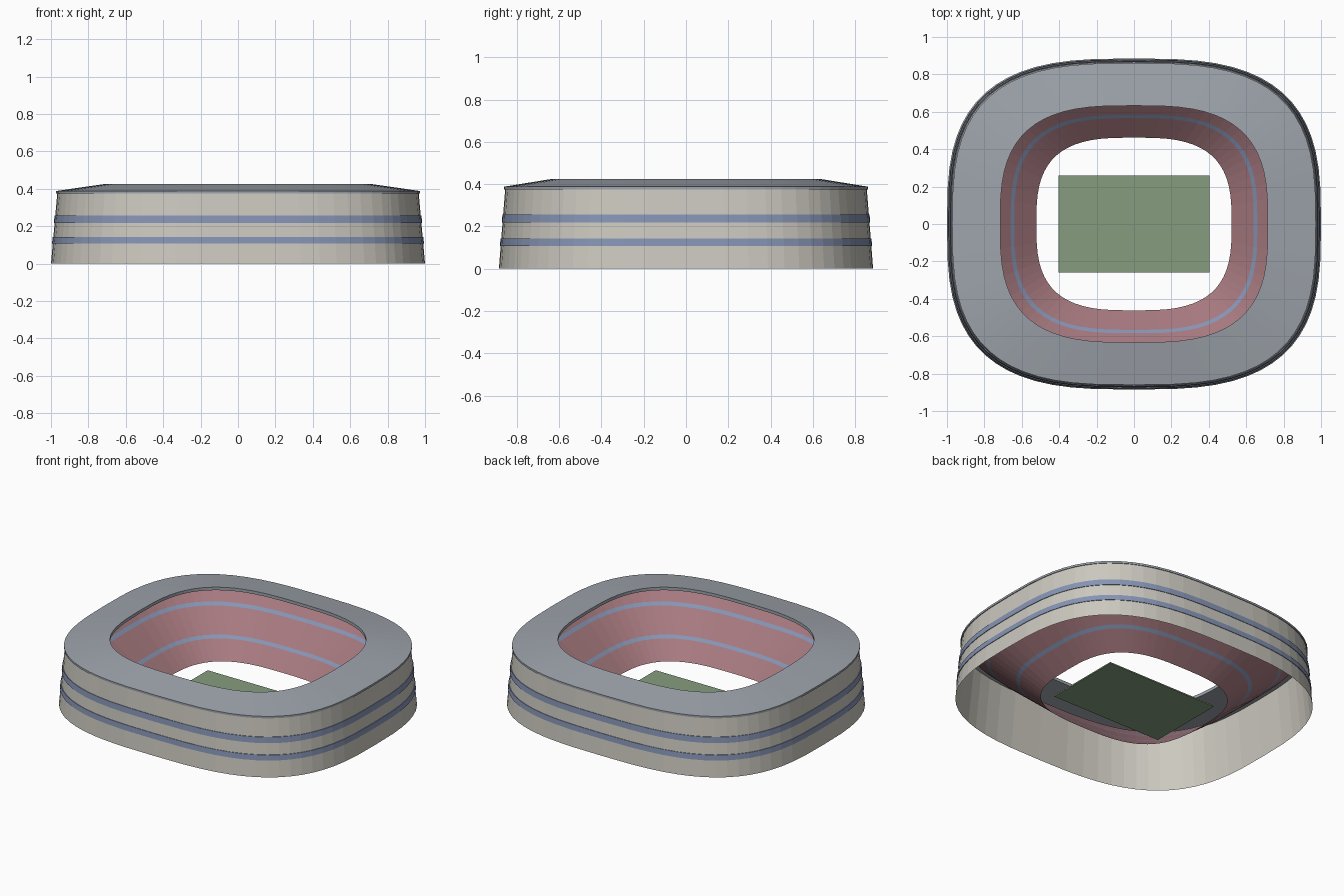
import bpy
import math

SEGMENTS = 64
DEPTH_RATIO = 0.885   # plan depth over plan width
POWER = 2 / 3         # rounded-square plan curve

cube = bpy.data.objects.get("Cube")
if cube:
    bpy.data.objects.remove(cube, do_unlink=True)


def material(name, rgb):
    mat = bpy.data.materials.new(name)
    mat.use_nodes = True
    color = (*rgb, 1.0)
    mat.diffuse_color = color
    bsdf = next(n for n in mat.node_tree.nodes if n.type == 'BSDF_PRINCIPLED')
    bsdf.inputs["Base Color"].default_value = color
    bsdf.inputs["Roughness"].default_value = 0.8
    return mat


BEIGE = material("facade beige", (0.60, 0.58, 0.52))
BLUE = material("band blue", (0.24, 0.30, 0.46))
GREY = material("roof grey", (0.34, 0.37, 0.41))
RED = material("seat red", (0.38, 0.19, 0.21))
GREEN = material("pitch green", (0.24, 0.34, 0.21))


def add_mesh(name, verts, faces, mats):
    mesh = bpy.data.meshes.new(name)
    mesh.from_pydata(verts, [], faces)
    for mat in mats:
        mesh.materials.append(mat)
    obj = bpy.data.objects.new(name, mesh)
    bpy.context.collection.objects.link(obj)
    return obj


def plan_point(radius, i):
    """Point i on the rounded-square outline of a given half width."""
    t = 2 * math.pi * i / SEGMENTS
    c, s = math.cos(t), math.sin(t)
    x = math.copysign(abs(c) ** POWER, c) if abs(c) > 1e-6 else 0
    y = math.copysign(abs(s) ** POWER, s) if abs(s) > 1e-6 else 0
    return radius * x, radius * DEPTH_RATIO * y


def sweep(name, profile, mats, closed=False, painted=()):
    """Sweep a (half width, height) profile round the plan outline.
    Profile spans listed in painted take the second material."""
    verts = [(*plan_point(r, i), z) for r, z in profile for i in range(SEGMENTS)]
    rows = len(profile)
    spans = rows if closed else rows - 1
    faces = []
    for j in range(spans):
        lo, hi = j * SEGMENTS, (j + 1) % rows * SEGMENTS
        for i in range(SEGMENTS):
            k = (i + 1) % SEGMENTS
            faces.append((lo + i, lo + k, hi + k, hi + i))
    obj = add_mesh(name, verts, faces, mats)
    for n, poly in enumerate(obj.data.polygons):
        poly.material_index = int(n // SEGMENTS in painted)
    return obj


# Leaning outer wall
WALL_TOP = 0.38


def wall_radius(z):
    return 1.0 - 0.034 * z / WALL_TOP


sweep("outer_wall", [(wall_radius(0), 0), (wall_radius(WALL_TOP), WALL_TOP)], [BEIGE])

# Two slim bands wrapped round the wall
for label, low, high in (("lower", 0.108, 0.143), ("upper", 0.218, 0.256)):
    r0, r1 = wall_radius(low), wall_radius(high)
    sweep(label + "_wall_band",
          [(r0, low), (r0 + 0.004, low), (r1 + 0.004, high), (r1, high)], [BLUE])

# Sloping ring roof with a thin edge
sweep("roof", [(0.972, 0.375), (0.972, 0.388), (0.715, 0.425), (0.715, 0.405)],
      [GREY], closed=True)

# Seating bowl with two painted rows
sweep("seating_bowl",
      [(0.92, 0.355), (0.83, 0.276), (0.81, 0.259),
       (0.66, 0.14), (0.64, 0.124), (0.522, 0.03)],
      [RED, BLUE], painted=(1, 3))

# Playing field
bpy.ops.mesh.primitive_cube_add(size=1, location=(0, 0, 0.012))
pitch = bpy.context.object
pitch.name = "pitch"
pitch.scale = (0.806, 0.52, 0.008)
pitch.data.materials.append(GREEN)
